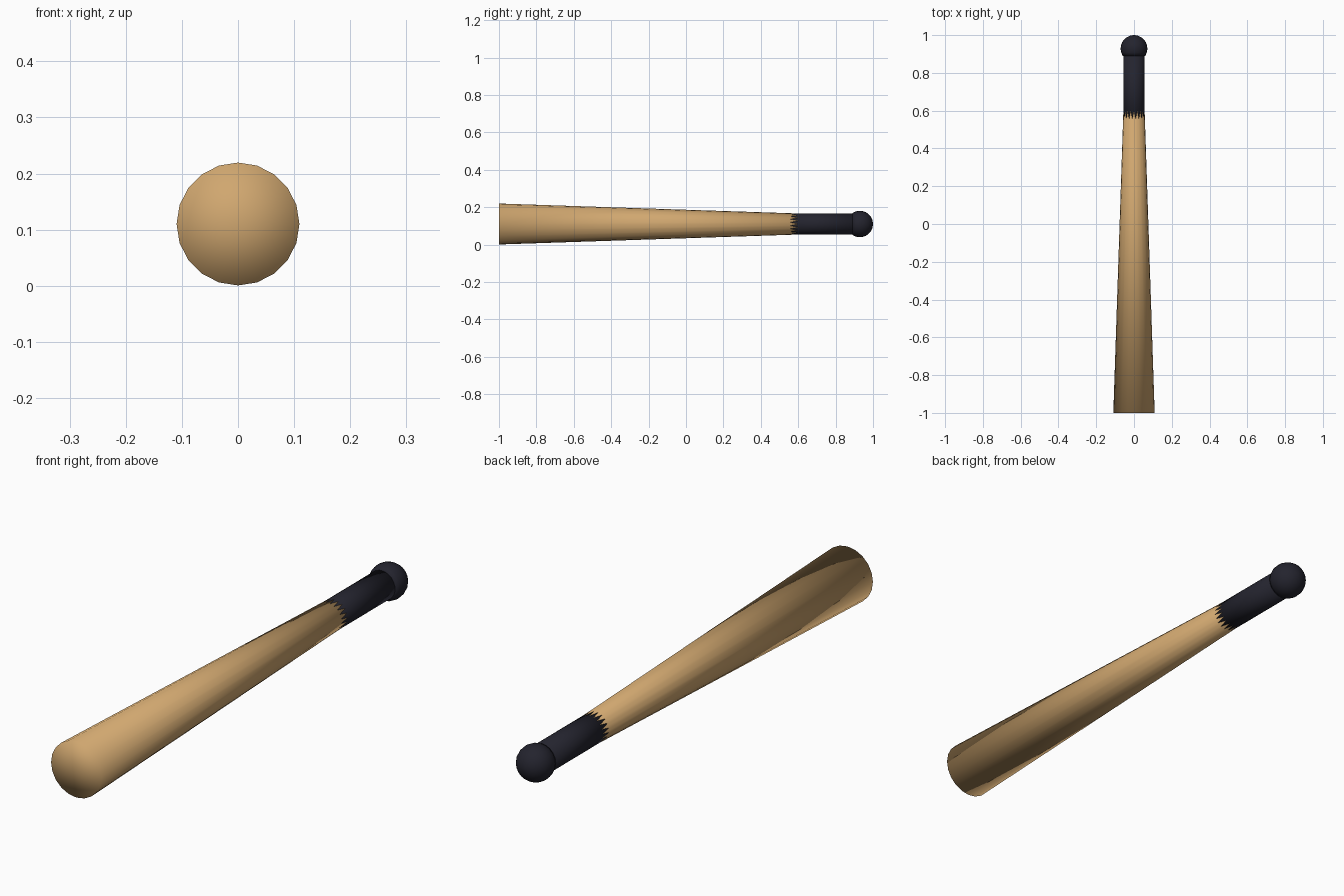
import bpy
import bmesh
from math import sin, cos, pi, radians

cube = bpy.data.objects.get("Cube")
if cube:
    bpy.data.objects.remove(cube, do_unlink=True)

SIDES = 20
AXIS_Z = 0.11


def make_material(name, rgb):
    mat = bpy.data.materials.new(name)
    mat.use_nodes = True
    mat.diffuse_color = (*rgb, 1)
    bsdf = mat.node_tree.nodes["Principled BSDF"]
    bsdf.inputs["Base Color"].default_value = (*rgb, 1)
    bsdf.inputs["Roughness"].default_value = 0.7
    return mat


def lathe(name, profile, mat, turn=0.0):
    """Turn (radius, y) points around the long axis; close both ends with fans."""
    bm = bmesh.new()
    rings = []
    for r, y in profile:
        angles = [2 * pi * (i + turn) / SIDES for i in range(SIDES)]
        rings.append([bm.verts.new((r * cos(a), y, r * sin(a))) for a in angles])
    start = bm.verts.new((0, profile[0][1], 0))
    end = bm.verts.new((0, profile[-1][1], 0))
    for i in range(SIDES):
        j = (i + 1) % SIDES
        for a, b in zip(rings, rings[1:]):
            bm.faces.new((a[i], a[j], b[j], b[i]))
        bm.faces.new((start, rings[0][j], rings[0][i]))
        bm.faces.new((end, rings[-1][i], rings[-1][j]))
    bmesh.ops.recalc_face_normals(bm, faces=bm.faces)
    for face in bm.faces:
        face.smooth = True
    mesh = bpy.data.meshes.new(name)
    bm.to_mesh(mesh)
    bm.free()
    mesh.materials.append(mat)
    obj = bpy.data.objects.new(name, mesh)
    obj.location.z = AXIS_Z
    bpy.context.collection.objects.link(obj)
    return obj


wood = make_material("light wood", (0.63, 0.385, 0.16))
wrap = make_material("dark wrap", (0.017, 0.017, 0.027))

# Tapered wooden barrel running through the grip
lathe("barrel", [(0.1095, -1), (0.0456, 0.92)], wood)

# Straight grip, turned half a side so its corners break through the taper as teeth
lathe("grip", [(0.057, 0.48), (0.057, 0.93)], wrap, turn=0.5)

# Rounded end knob with a flat inner face
arc = [radians(57 + (176 - 57) * i / 8) for i in range(9)]
lathe("knob", [(0.071 * sin(a), 0.929 - 0.071 * cos(a)) for a in arc], wrap)
